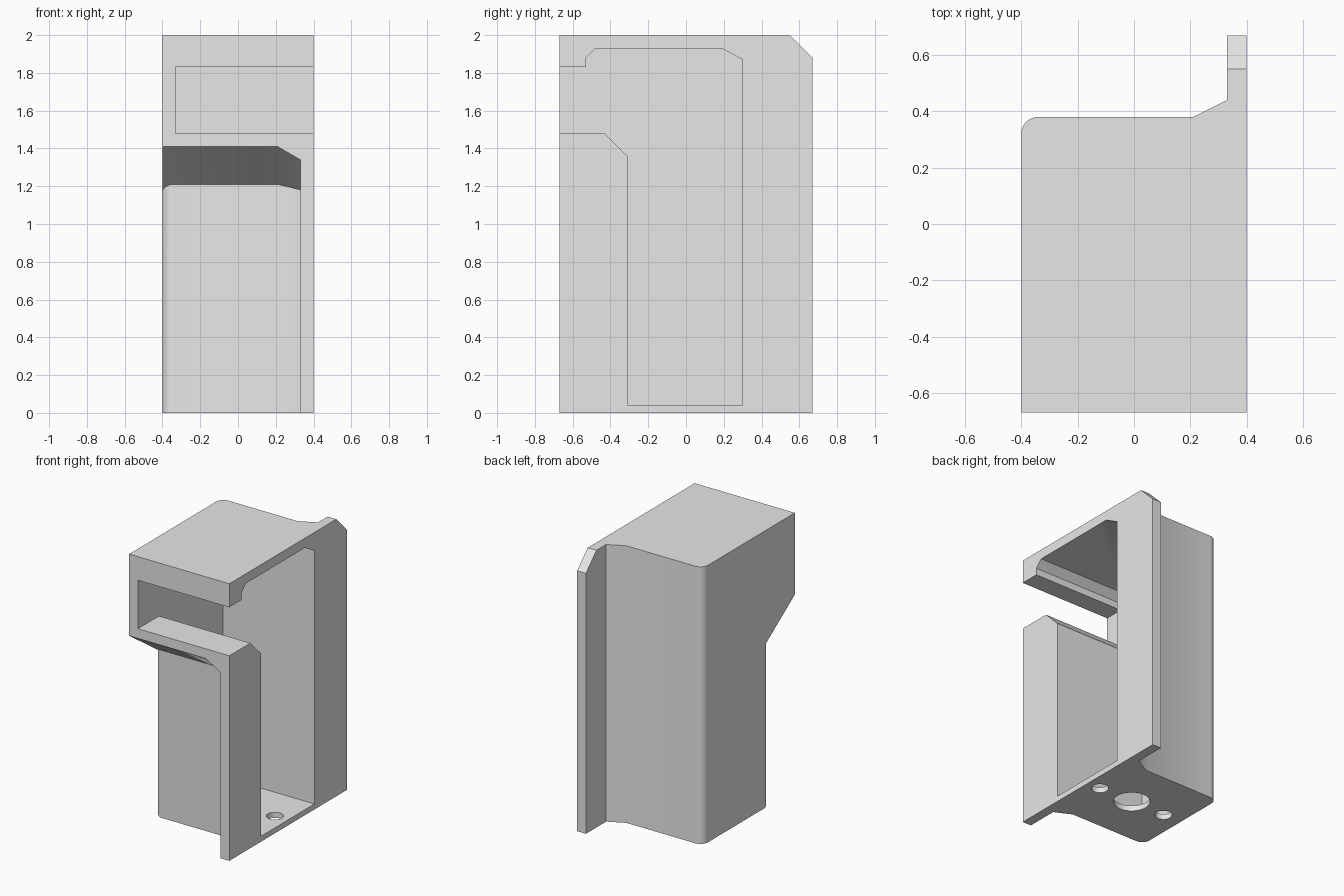
import bpy
import bmesh
from math import cos, sin, pi

if "Cube" in bpy.data.objects:
    bpy.data.objects.remove(bpy.data.objects["Cube"], do_unlink=True)

grey = bpy.data.materials.new("plain grey")
grey.use_nodes = True
grey.diffuse_color = (0.8, 0.8, 0.8, 1)
grey.node_tree.nodes["Principled BSDF"].inputs["Base Color"].default_value = (0.8, 0.8, 0.8, 1)


def loft(name, sections):
    """Solid skinned through matching closed sections of 3D points."""
    bm = bmesh.new()
    rings = [[bm.verts.new(p) for p in s] for s in sections]
    for a, b in zip(rings, rings[1:]):
        for i in range(len(a)):
            j = (i + 1) % len(a)
            bm.faces.new((a[i], a[j], b[j], b[i]))
    bm.faces.new(rings[0])
    bm.faces.new(rings[-1])
    bmesh.ops.recalc_face_normals(bm, faces=bm.faces)
    mesh = bpy.data.meshes.new(name)
    bm.to_mesh(mesh)
    bm.free()
    mesh.materials.append(grey)
    obj = bpy.data.objects.new(name, mesh)
    bpy.context.collection.objects.link(obj)
    return obj


def along_x(name, profile, x0, x1):
    return loft(name, [[(x, y, z) for y, z in profile] for x in (x0, x1)])


def along_z(name, plan, z0, z1):
    return loft(name, [[(x, y, z) for x, y in plan] for z in (z0, z1)])


def combine(target, tool, operation):
    mod = target.modifiers.new(operation, 'BOOLEAN')
    mod.operation = operation
    mod.solver = 'EXACT'
    mod.object = tool
    bpy.context.view_layer.objects.active = target
    bpy.ops.object.modifier_apply(modifier=mod.name)
    bpy.data.objects.remove(tool, do_unlink=True)


# Main column: rounded on the closed side, splayed towards the flange
R = 0.06
half_plan = [(0.4, 0.44), (0.33, 0.44), (0.21, 0.38)]
half_plan += [(-0.4 + R - R * sin(a), 0.38 - R + R * cos(a))
              for a in (i * pi / 16 for i in range(9))]
plan = half_plan + [(x, -y) for x, y in reversed(half_plan)]
housing = along_z("housing", plan, 0, 2)

# Overhanging head with sloped underside that drops towards the flange
SLOPE = 0.69


def head_section(x, drop):
    low = 1.41 - drop
    return [(x, -0.67, low), (x, -0.67, 2), (x, 0.1, 2), (x, 0.1, low - SLOPE * 0.77)]


head = loft("head", [head_section(-0.4, 0), head_section(0.21, 0),
                     head_section(0.33, 0.07), head_section(0.4, 0.07)])
combine(housing, head, 'UNION')

# Side flange plate with a clipped back corner
flange = along_x("flange", [(-0.67, 0), (0.67, 0), (0.67, 1.88), (0.55, 2), (-0.67, 2)],
                 0.33, 0.4)
combine(housing, flange, 'UNION')

# Cavity open to the side, with a slot through the front of the head
cavity = along_x("cavity", [(-0.8, 1.83), (-0.53, 1.83), (-0.53, 1.88), (-0.48, 1.93),
                            (0.19, 1.93), (0.30, 1.87), (0.30, 0.04), (-0.31, 0.04),
                            (-0.31, 1.36), (-0.43, 1.48), (-0.8, 1.48)], -0.33, 0.5)
combine(housing, cavity, 'DIFFERENCE')

# Floor holes: one large between two small
for x, r in ((0.02, 0.122), (0.295, 0.057), (-0.255, 0.057)):
    circle = [(x + r * cos(i * pi / 16), r * sin(i * pi / 16)) for i in range(32)]
    combine(housing, along_z("hole", circle, -0.1, 0.15), 'DIFFERENCE')

# Smooth the rounded corners, keep hard edges
bpy.ops.object.select_all(action='DESELECT')
housing.select_set(True)
bpy.context.view_layer.objects.active = housing
bpy.ops.object.shade_smooth_by_angle()
